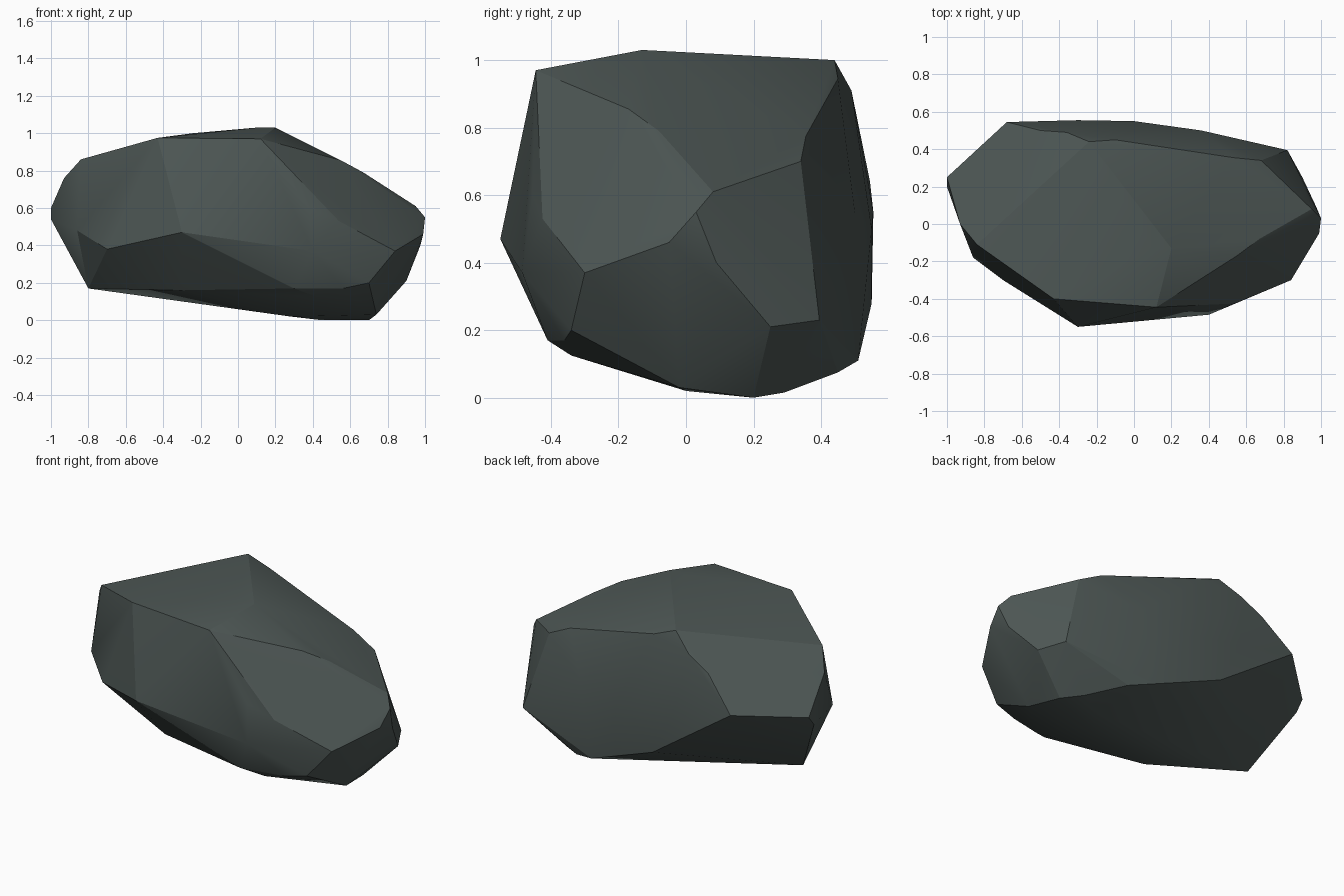
import bpy, bmesh
from math import radians

if "Cube" in bpy.data.objects:
    bpy.data.objects.remove(bpy.data.objects["Cube"])

# Corner points of the boulder, grouped by region
crown = [(-.43, -.40, .975), (.12, -.445, .97), (.10, -.13, 1.03), (.20, -.13, 1.03),
         (-.10, .45, .945), (-.24, .44, 1.0), (-.36, .49, .91), (-.50, .50, .83),
         (.53, .355, .775), (.55, -.17, .855), (.67, -.08, .79), (-.84, -.11, .86)]
front = [(-.30, -.55, .47), (.38, -.455, .60), (.54, -.425, .53), (-.70, -.30, .38),
         (.40, -.485, .37), (.30, -.41, .17), (-.30, -.27, .16), (.56, -.36, .17)]
right_end = [(.84, -.30, .37), (.70, -.34, .20), (.99, -.05, .46), (1.0, .03, .55),
             (.95, .08, .61), (.90, .25, .21), (.82, .395, .23), (.975, .09, .40),
             (.68, .34, .70)]
left_end = [(-1.0, .25, .60), (-1.0, .20, .54), (-.93, .0, .76), (-.86, -.18, .48)]
back = [(-.68, .545, .64), (-.30, .555, .55), (0, .55, .50), (-.16, .55, .28),
        (.36, .50, .55), (.28, .51, .11)]
base = [(-.80, .02, .17), (.74, -.02, .03), (.70, .20, 0), (.45, .20, 0),
        (.28, 0, .02), (.42, -.34, .125), (.60, .29, .015), (.42, .45, .075)]

# Wrap the corners in a faceted skin
bm = bmesh.new()
for region in (crown, front, right_end, left_end, back, base):
    for p in region:
        bm.verts.new(p)
hull = bmesh.ops.convex_hull(bm, input=bm.verts[:])
loose = {g for g in hull["geom_interior"] + hull["geom_unused"]
         if isinstance(g, bmesh.types.BMVert) and not g.link_faces}
bmesh.ops.delete(bm, geom=list(loose), context='VERTS')
bmesh.ops.dissolve_limit(bm, angle_limit=radians(2), verts=bm.verts[:], edges=bm.edges[:])
bmesh.ops.recalc_face_normals(bm, faces=bm.faces[:])

mesh = bpy.data.meshes.new("boulder")
bm.to_mesh(mesh)
bm.free()
boulder = bpy.data.objects.new("boulder", mesh)
bpy.context.collection.objects.link(boulder)

# Dark green-grey stone
stone = bpy.data.materials.new("stone")
stone.diffuse_color = (.075, .095, .09, 1)
stone.use_nodes = True
stone.node_tree.nodes["Principled BSDF"].inputs["Base Color"].default_value = stone.diffuse_color
mesh.materials.append(stone)

# Soft facets with crisp ridges
bpy.context.view_layer.objects.active = boulder
boulder.select_set(True)
bpy.ops.object.shade_smooth_by_angle(angle=radians(20))
